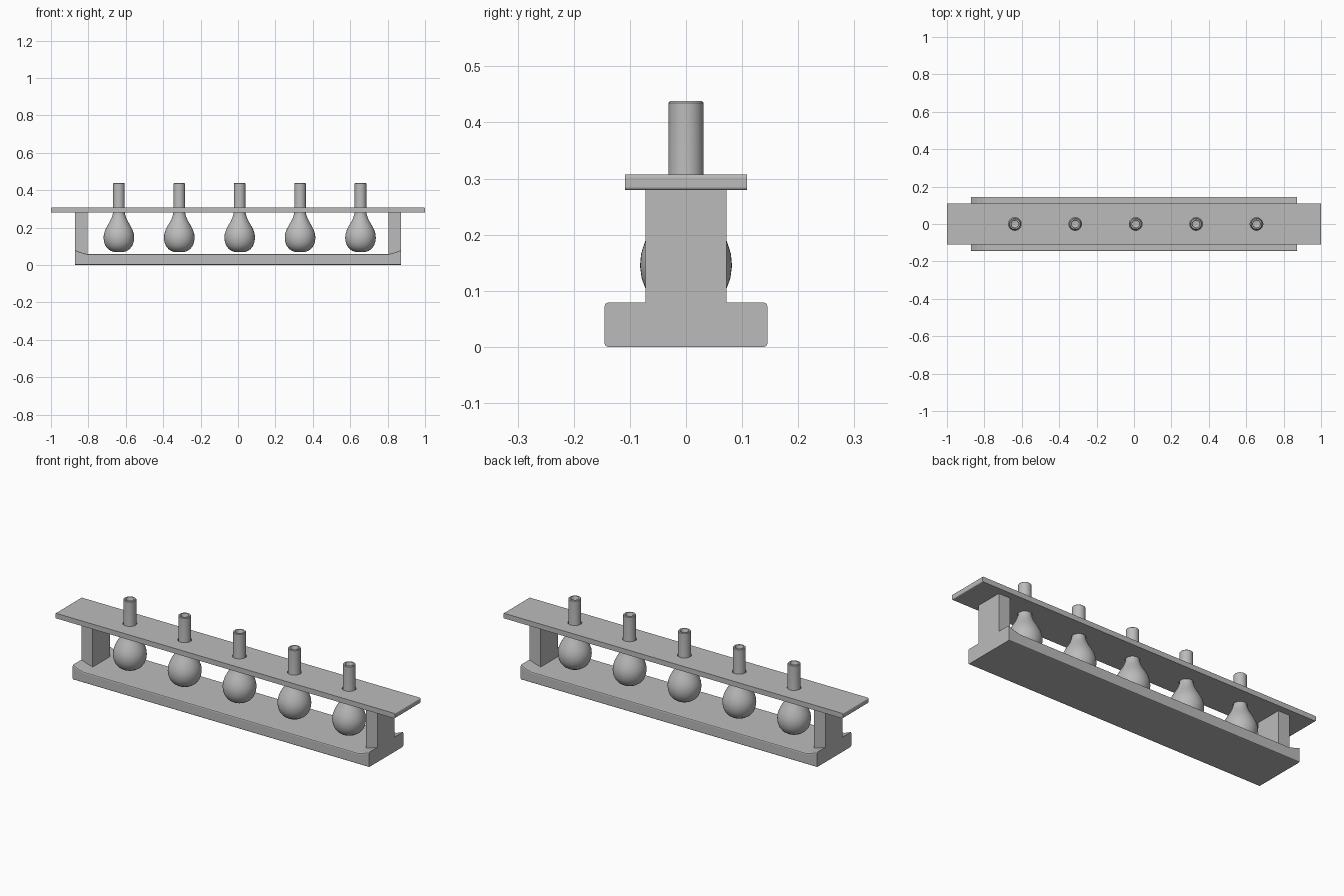
import bpy, bmesh, math
from mathutils import Matrix

if "Cube" in bpy.data.objects:
    bpy.data.objects.remove(bpy.data.objects["Cube"])

grey = bpy.data.materials.new("neutral grey")
grey.diffuse_color = (0.5, 0.5, 0.5, 1)
grey.use_nodes = True
grey.node_tree.nodes["Principled BSDF"].inputs["Base Color"].default_value = grey.diffuse_color

FLASK_X = [0.009 + 0.323 * i for i in range(-2, 3)]


def finish(bm, name, smooth=False):
    bmesh.ops.recalc_face_normals(bm, faces=bm.faces)
    me = bpy.data.meshes.new(name)
    bm.to_mesh(me)
    bm.free()
    ob = bpy.data.objects.new(name, me)
    bpy.context.collection.objects.link(ob)
    me.materials.append(grey)
    if smooth:
        bpy.ops.object.select_all(action='DESELECT')
        ob.select_set(True)
        bpy.context.view_layer.objects.active = ob
        bpy.ops.object.shade_smooth_by_angle(angle=math.radians(40))
    return ob


def box_bm(x0, x1, y0, y1, z0, z1):
    bm = bmesh.new()
    m = (Matrix.Translation(((x0 + x1) / 2, (y0 + y1) / 2, (z0 + z1) / 2))
         @ Matrix.Diagonal((x1 - x0, y1 - y0, z1 - z0, 1)))
    bmesh.ops.create_cube(bm, size=1, matrix=m)
    return bm


# Base: long profile with raised ends, rounded along its length
bm = bmesh.new()
half = [(0.872, 0), (0.872, 0.079), (0.84, 0.067), (0.805, 0.058)]
prof = half + [(-x, z) for x, z in reversed(half)]
face = bm.faces.new([bm.verts.new((x, -0.145, z)) for x, z in prof])
ext = bmesh.ops.extrude_face_region(bm, geom=[face])
for v in ext["geom"]:
    if isinstance(v, bmesh.types.BMVert):
        v.co.y = 0.145
long_edges = [e for e in bm.edges
              if abs(e.verts[0].co.y - e.verts[1].co.y) < 1e-5
              and abs(e.verts[0].co.x - e.verts[1].co.x) > 1e-4]
bmesh.ops.bevel(bm, geom=long_edges, offset=0.006, segments=2, profile=0.5,
                affect='EDGES')
finish(bm, "base")

# End posts
for side, name in ((-1, "left_post"), (1, "right_post")):
    xs = sorted((side * 0.805, side * 0.872))
    finish(box_bm(xs[0], xs[1], -0.0725, 0.0725, 0.03, 0.281), name)

# Top plate with rounded ends
bm = box_bm(-1, 1, -0.109, 0.109, 0.28, 0.307)
ends = [e for e in bm.edges
        if abs(e.verts[0].co.y - e.verts[1].co.y) > 0.1]
bmesh.ops.bevel(bm, geom=ends, offset=0.005, segments=3, profile=0.5,
                affect='EDGES')
plate = finish(bm, "top_plate")

# Holes through the plate
bm = bmesh.new()
for x in FLASK_X:
    bmesh.ops.create_cone(bm, cap_ends=True, segments=48, radius1=0.034,
                          radius2=0.034, depth=0.2,
                          matrix=Matrix.Translation((x, 0, 0.29)))
cutter = finish(bm, "hole_cutter")
cutter.hide_render = True
mod = plate.modifiers.new("holes", 'BOOLEAN')
mod.operation = 'DIFFERENCE'
mod.solver = 'EXACT'
mod.object = cutter
bpy.context.view_layer.objects.active = plate
bpy.ops.object.modifier_apply(modifier="holes")
bpy.data.objects.remove(cutter)

# Round-bottomed flasks with open necks
OUTER = [(0, 0.068), (0.025, 0.069), (0.043, 0.075), (0.058, 0.085),
         (0.0715, 0.102), (0.079, 0.122), (0.082, 0.144), (0.080, 0.166),
         (0.0725, 0.189), (0.060, 0.213), (0.048, 0.233), (0.039, 0.252),
         (0.033, 0.270), (0.031, 0.287), (0.031, 0.435), (0.028, 0.438)]
INNER = [(0.021, 0.438), (0.019, 0.435), (0.019, 0.28), (0.045, 0.215),
         (0.066, 0.16), (0.064, 0.12), (0.04, 0.09), (0, 0.08)]
for i, x in enumerate(FLASK_X):
    bm = bmesh.new()
    vs = [bm.verts.new((r, 0, z)) for r, z in OUTER + INNER]
    es = [bm.edges.new(p) for p in zip(vs, vs[1:])]
    bmesh.ops.spin(bm, geom=vs + es, cent=(0, 0, 0), axis=(0, 0, 1),
                   angle=2 * math.pi, steps=48, use_merge=True)
    bmesh.ops.remove_doubles(bm, verts=bm.verts, dist=1e-5)
    bmesh.ops.translate(bm, verts=bm.verts, vec=(x, 0, 0))
    finish(bm, f"flask_{i + 1}", smooth=True)
